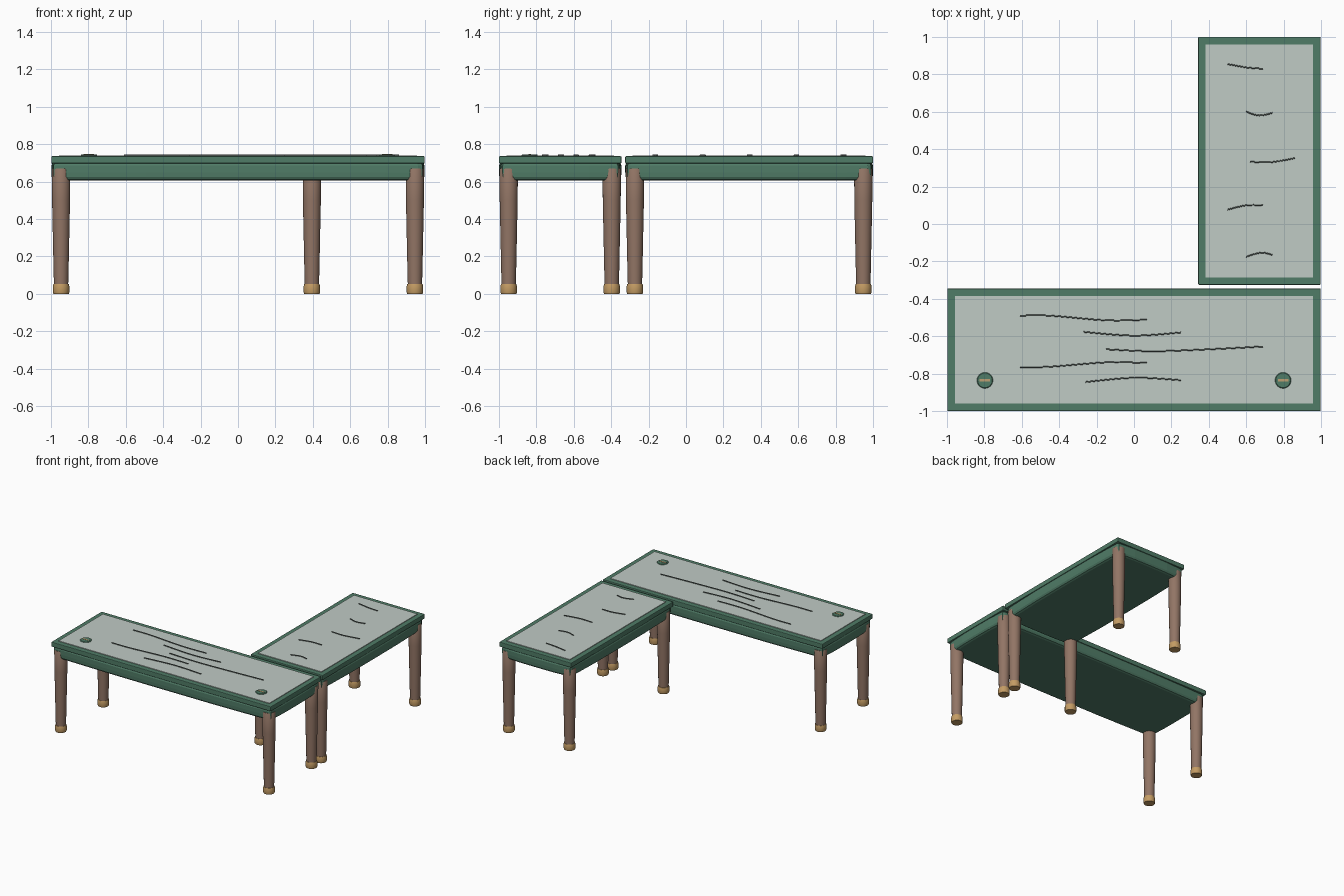
import bpy, bmesh, math
from mathutils import Vector

if "Cube" in bpy.data.objects:
    bpy.data.objects.remove(bpy.data.objects["Cube"])


def material(name, r, g, b):
    lin = lambda c: ((c / 255 + 0.055) / 1.055) ** 2.4
    m = bpy.data.materials.new(name)
    m.diffuse_color = (lin(r), lin(g), lin(b), 1)
    m.use_nodes = True
    m.node_tree.nodes["Principled BSDF"].inputs["Base Color"].default_value = m.diffuse_color
    return m


GREEN = material("painted_green", 80, 124, 103)
PANE = material("pale_top", 192, 203, 197)
WOOD = material("brown_wood", 146, 117, 101)
BRASS = material("brass", 196, 156, 100)
GRAIN = material("dark_grain", 82, 90, 86)
SLOT = material("tan_slot", 190, 160, 115)


def finish(bm, name, mat, smooth=False):
    bmesh.ops.recalc_face_normals(bm, faces=bm.faces)
    me = bpy.data.meshes.new(name)
    bm.to_mesh(me)
    bm.free()
    me.materials.append(mat)
    ob = bpy.data.objects.new(name, me)
    bpy.context.collection.objects.link(ob)
    if smooth:
        bpy.ops.object.select_all(action='DESELECT')
        ob.select_set(True)
        bpy.context.view_layer.objects.active = ob
        bpy.ops.object.shade_smooth_by_angle(angle=math.radians(35))
    return ob


def loft(rings, name, mat, smooth=False):
    """Skin a stack of closed rings and cap both ends."""
    bm = bmesh.new()
    loops = [[bm.verts.new(p) for p in ring] for ring in rings]
    n = len(loops[0])
    for a, b in zip(loops, loops[1:]):
        for i in range(n):
            j = (i + 1) % n
            bm.faces.new((a[i], a[j], b[j], b[i]))
    bm.faces.new(loops[0][::-1])
    bm.faces.new(loops[-1])
    return finish(bm, name, mat, smooth)


def box(name, x0, x1, y0, y1, z0, z1, mat, bevel=0):
    bm = bmesh.new()
    bmesh.ops.create_cube(bm, size=1)
    for v in bm.verts:
        v.co = ((x0 + x1) / 2 + v.co.x * (x1 - x0),
                (y0 + y1) / 2 + v.co.y * (y1 - y0),
                (z0 + z1) / 2 + v.co.z * (z1 - z0))
    if bevel:
        bmesh.ops.bevel(bm, geom=bm.edges[:], offset=bevel, segments=2, profile=0.5, affect='EDGES')
    return finish(bm, name, mat)


def lathe(name, x, y, profile, mat, n=24):
    return loft([[(x + r * math.cos(2 * math.pi * i / n), y + r * math.sin(2 * math.pi * i / n), z)
                  for i in range(n)] for r, z in profile], name, mat, True)


def apron_ring(x0, x1, y0, y1, inset, z):
    """Rectangle outline whose sides swell slightly outward in the middle."""
    corners = [Vector((x0, y0)), Vector((x1, y0)), Vector((x1, y1)), Vector((x0, y1))]
    c = Vector(((x0 + x1) / 2, (y0 + y1) / 2))
    h = Vector(((x1 - x0) / 2 - inset, (y1 - y0) / 2 - inset))
    ring = []
    for k in range(4):
        a, b = corners[k], corners[(k + 1) % 4]
        out = Vector(((b - a).y, -(b - a).x)).normalized()
        for t in (0.012, 0.1, 0.25, 0.5, 0.75, 0.9, 0.988):
            p = a.lerp(b, t) - c
            p = Vector((p.x * h.x * 2 / (x1 - x0), p.y * h.y * 2 / (y1 - y0)))
            p += out * 0.012 * min(1, 4 * t * (1 - t) * 1.2)
            ring.append((c.x + p.x, c.y + p.y, z))
    return ring


def grain_line(name, pts):
    """Thin raised ribbon following a smoothed path."""
    path = []
    ext = [pts[0]] + pts + [pts[-1]]
    for k in range(1, len(ext) - 2):
        p0, p1, p2, p3 = (Vector(q) for q in ext[k - 1:k + 3])
        for s in range(5):
            t = s / 5
            path.append(0.5 * (2 * p1 + (p2 - p0) * t + (2 * p0 - 5 * p1 + 4 * p2 - p3) * t * t
                               + (3 * p1 - p0 - 3 * p2 + p3) * t ** 3))
    path.append(Vector(pts[-1]))
    w = 0.0045
    loft([[(p.x, p.y - w, 0.739), (p.x, p.y + w, 0.739), (p.x, p.y + w * 0.6, 0.746),
           (p.x, p.y - w * 0.6, 0.746)] for p in path], name, GRAIN)


def table(name, x0, x1, y0, y1):
    # top slab with green border and pale inlay
    box(name + "_top_slab", x0, x1, y0, y1, 0.697, 0.736, GREEN, 0.005)
    b = 0.04
    box(name + "_inlay", x0 + b, x1 - b, y0 + b, y1 - b, 0.733, 0.741, PANE)
    # swelling apron with rounded lower edge
    loft([apron_ring(x0, x1, y0, y1, i, z) for i, z in
          ((0.035, 0.605), (0.022, 0.611), (0.014, 0.625), (0.012, 0.65), (0.012, 0.685), (0.018, 0.699))],
         name + "_apron", GREEN)
    # tapered legs with brass feet
    d = 0.052
    for x in (x0 + d, x1 - d):
        for y in (y0 + d, y1 - d):
            lathe(name + "_leg", x, y, [(0.038, 0.045), (0.040, 0.12), (0.048, 0.5), (0.049, 0.665), (0.046, 0.67)], WOOD)
            lathe(name + "_foot", x, y, [(0.041, 0), (0.044, 0.008), (0.044, 0.04), (0.041, 0.052)], BRASS)


table("main_desk", -0.998, 0.998, -1.0, -0.345)
table("side_desk", 0.343, 0.998, -0.325, 1.0)

# wood grain marks
for line in (
    [(-.61, -.49), (-.45, -.49), (-.15, -.515), (.07, -.512)],
    [(-.27, -.577), (0, -.597), (.25, -.58)],
    [(-.15, -.67), (.1, -.68), (.4, -.67), (.69, -.655)],
    [(-.61, -.765), (-.45, -.763), (-.15, -.74), (.07, -.743)],
    [(-.26, -.845), (0, -.822), (.25, -.835)],
    [(.5, .855), (.6, .837), (.69, .83)],
    [(.6, .6), (.67, .58), (.74, .594)],
    [(.62, .333), (.73, .33), (.86, .352)],
    [(.5, .077), (.6, .1), (.69, .1)],
    [(.6, -.175), (.68, -.153), (.74, -.165)],
):
    grain_line("grain_mark", line)

# cable grommets
for x in (-0.797, 0.797):
    lathe("grommet", x, -0.836, [(0.043, 0.735), (0.043, 0.743), (0.039, 0.746)], GREEN)
    box("grommet_slot", x - 0.028, x + 0.028, -0.842, -0.830, 0.743, 0.748, SLOT)
